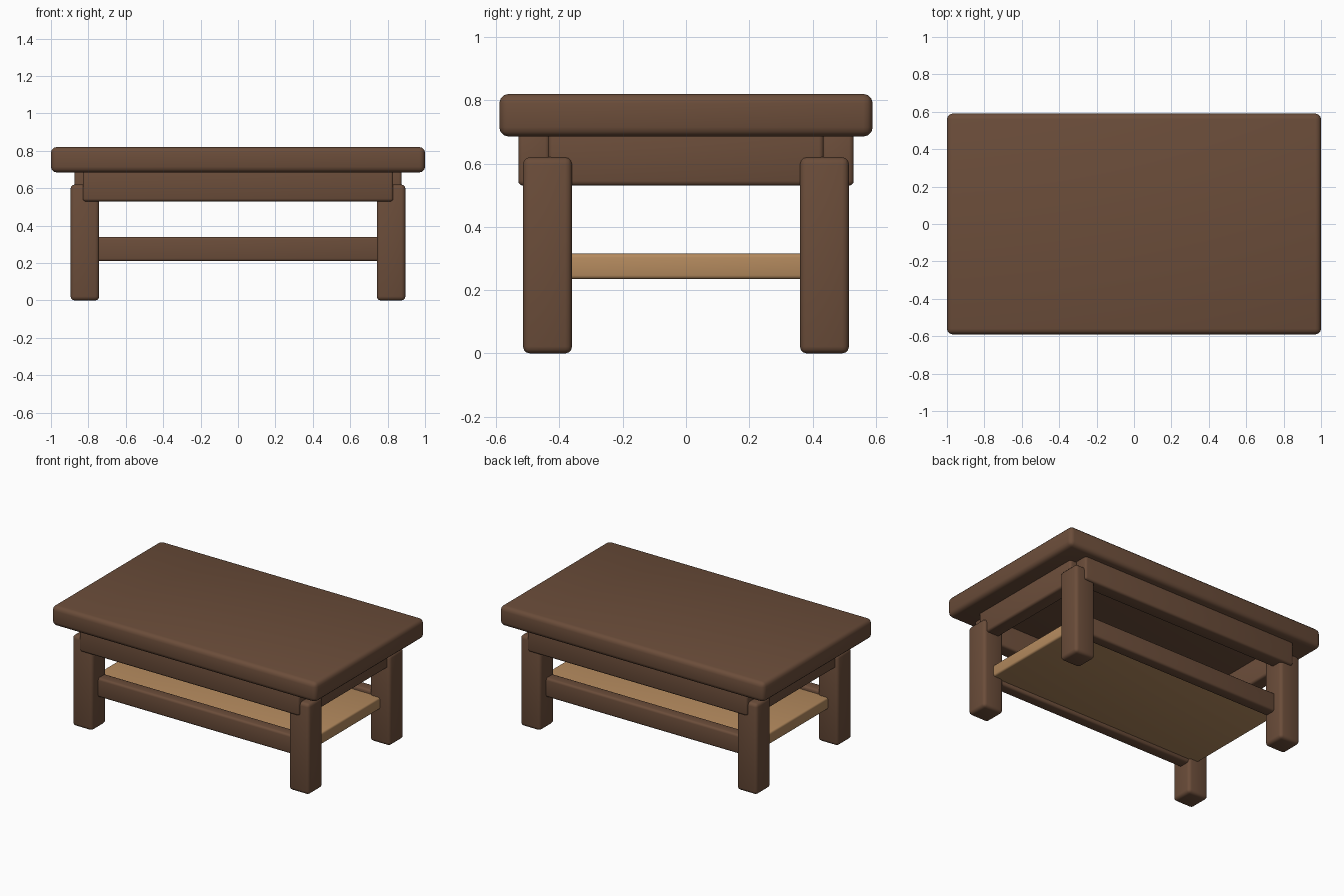
import bpy

if "Cube" in bpy.data.objects:
    bpy.data.objects.remove(bpy.data.objects["Cube"])


def material(name, color):
    m = bpy.data.materials.new(name)
    m.diffuse_color = (*color, 1)
    m.use_nodes = True
    m.node_tree.nodes["Principled BSDF"].inputs["Base Color"].default_value = m.diffuse_color
    return m


dark = material("dark_wood", (0.147, 0.074, 0.042))
light = material("light_wood", (0.456, 0.254, 0.112))


def block(name, lo, hi, bevel, mat):
    """Rounded box between two corners."""
    bpy.ops.mesh.primitive_cube_add(
        size=1, location=[(a + b) / 2 for a, b in zip(lo, hi)])
    ob = bpy.context.object
    ob.name = name
    ob.scale = [b - a for a, b in zip(lo, hi)]
    bpy.ops.object.transform_apply(location=False, rotation=False, scale=True)
    mod = ob.modifiers.new("rounded_edges", 'BEVEL')
    mod.width = bevel
    mod.segments = 3
    ob.data.materials.append(mat)
    bpy.ops.object.shade_smooth()
    return ob


def span(s, a, b):
    """Range a..b mirrored to the side given by s."""
    return (a, b) if s > 0 else (-b, -a)


# Table top and shelf
block("table_top", (-1, -0.59, 0.685), (1, 0.59, 0.82), 0.03, dark)
block("shelf", (-0.82, -0.42, 0.235), (0.82, 0.42, 0.315), 0.012, light)

for sy, yname in ((-1, "front"), (1, "back")):
    # Long apron under the top
    y0, y1 = span(sy, 0.43, 0.53)
    block(yname + "_apron", (-0.83, y0, 0.53), (0.83, y1, 0.7), 0.015, dark)
    # Shelf rail between the legs
    y0, y1 = span(sy, 0.37, 0.45)
    block(yname + "_rail", (-0.8, y0, 0.21), (0.8, y1, 0.34), 0.015, dark)
    # Legs
    y0, y1 = span(sy, 0.36, 0.515)
    for sx, xname in ((-1, "left"), (1, "right")):
        x0, x1 = span(sx, 0.742, 0.895)
        block(f"{yname}_{xname}_leg", (x0, y0, 0), (x1, y1, 0.62), 0.022, dark)

# Short aprons
for sx, xname in ((-1, "left"), (1, "right")):
    x0, x1 = span(sx, 0.775, 0.875)
    block(xname + "_apron", (x0, -0.435, 0.53), (x1, 0.435, 0.7), 0.015, dark)
